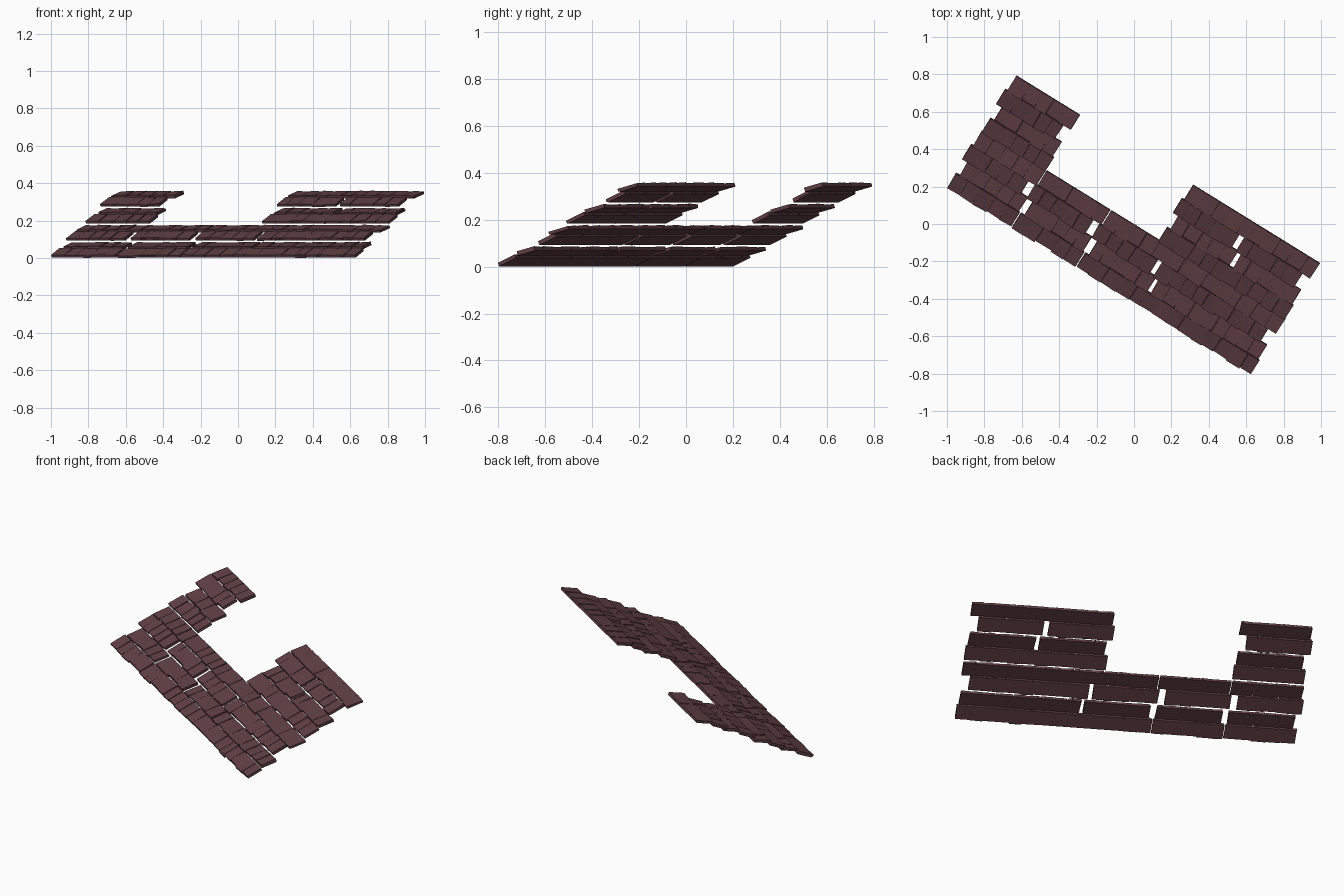
import bpy, bmesh, math, random
from mathutils import Matrix

random.seed(4)
cube = bpy.data.objects.get("Cube")
if cube:
    bpy.data.objects.remove(cube, do_unlink=True)

# Single dull red-brown colour
brown = bpy.data.materials.new("dull_red_brown")
brown.use_nodes = True
colour = (0.118, 0.05, 0.058, 1)
brown.diffuse_color = colour
bsdf = brown.node_tree.nodes["Principled BSDF"]
bsdf.inputs["Base Color"].default_value = colour
bsdf.inputs["Roughness"].default_value = 0.9

# Eave line runs along local x, the roof climbs along local y
PLACE = Matrix.Translation((-0.995, 0.2, 0)) @ Matrix.Rotation(math.radians(-31.7), 4, 'Z')
ROW_STEP, ROW_RISE, ROW_LENGTH = 0.0865, 0.0455, 0.096
TILTS = (23, 14)                      # courses alternate steep and shallow
SPANS = ((0, 0.4), (0.022, 0.392), (-0.014, 0.352), (0, 0.4))


def add_box(bm, matrix, size):
    """Box whose front lower edge is centred on the matrix origin."""
    w, d, h = size
    local = Matrix.Translation((0, d / 2, h / 2)) @ Matrix.Diagonal((w, d, h, 1))
    bmesh.ops.create_cube(bm, size=1, matrix=matrix @ local)


def roof_panel(name, start, first_row):
    """Four overlapping courses of uneven shingles on thin battens."""
    bm = bmesh.new()
    for i, (a, b) in enumerate(SPANS):
        row = first_row + i
        tilt = Matrix.Rotation(math.radians(TILTS[i % 2]), 4, 'X')
        frame = Matrix.Translation((start, row * ROW_STEP, row * ROW_RISE)) @ tilt
        # Flat batten under the whole course
        add_box(bm, frame @ Matrix.Translation(((a + b) / 2, 0.004, 0)),
                (b - a, ROW_LENGTH - 0.004, 0.008))
        # Individual shingles of uneven width
        widths = [random.uniform(0.8, 1.2) for _ in range(5)]
        scale = (b - a) / sum(widths)
        x = a
        for w in widths:
            w *= scale
            front = random.uniform(-0.006, 0.006)
            lift = random.uniform(0.003, 0.006)
            pose = (frame @ Matrix.Translation((x + w / 2, front, lift))
                    @ Matrix.Rotation(math.radians(random.uniform(-2.5, 2.5)), 4, 'Z')
                    @ Matrix.Rotation(math.radians(random.uniform(-3, 3)), 4, 'Y'))
            add_box(bm, pose, (w - 0.001, ROW_LENGTH - front, 0.012))
            x += w
    bm.transform(PLACE)
    mesh = bpy.data.meshes.new(name)
    bm.to_mesh(mesh)
    bm.free()
    mesh.materials.append(brown)
    obj = bpy.data.objects.new(name, mesh)
    bpy.context.collection.objects.link(obj)


# Long lower strip, then the panels of the two upper arms
for n, start in enumerate((0, 0.405, 0.81, 1.2, 1.505)):
    roof_panel(f"lower_roof_panel_{n + 1}", start, 0)
roof_panel("upper_right_roof_panel", 0, 4)
for n, start in enumerate((1.11, 1.505)):
    roof_panel(f"upper_left_roof_panel_{n + 1}", start, 4)
